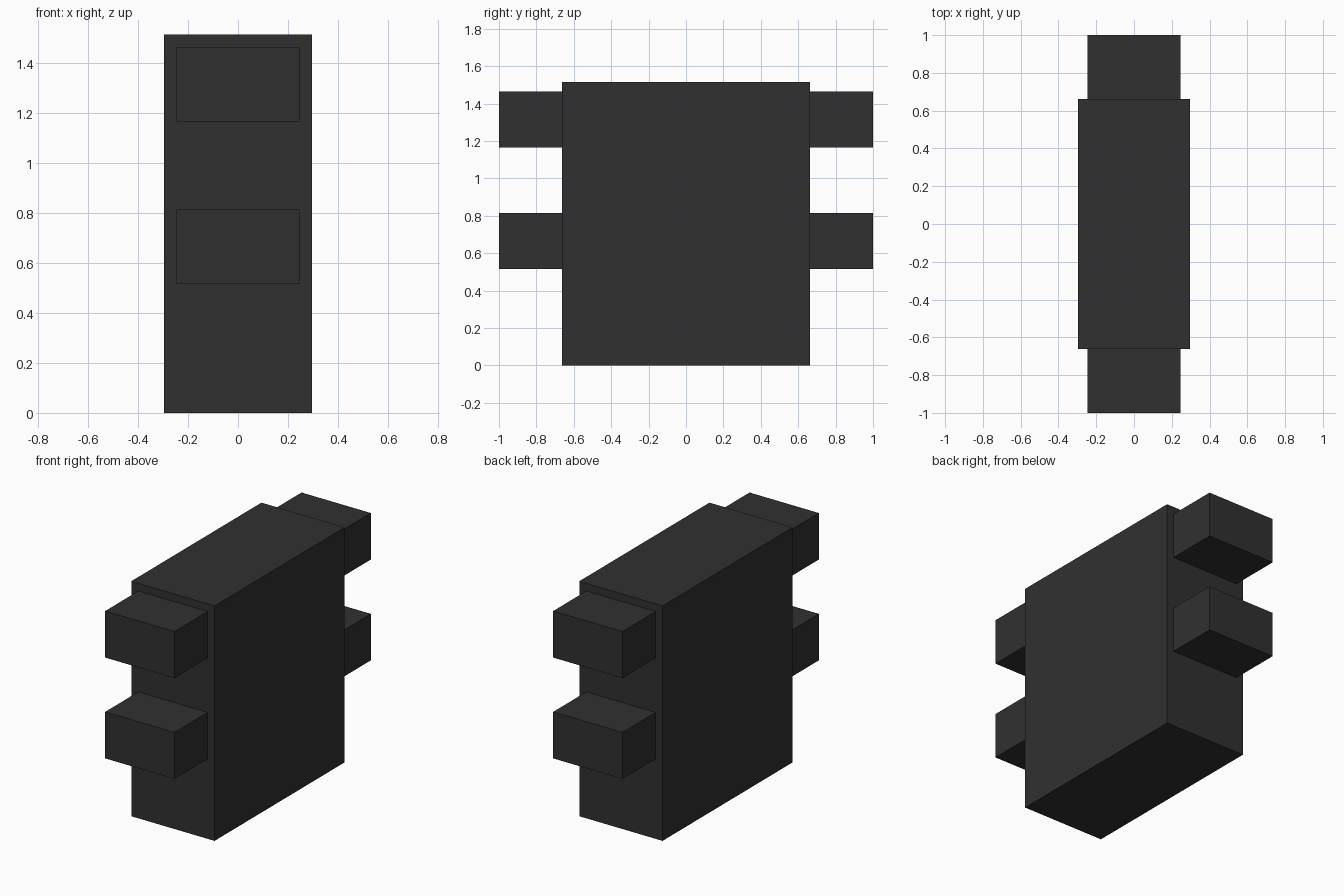
import bpy

if "Cube" in bpy.data.objects:
    bpy.data.objects.remove(bpy.data.objects["Cube"])

# Single dark grey finish
dark = bpy.data.materials.new("dark_grey")
dark.diffuse_color = (0.03, 0.03, 0.03, 1.0)
dark.use_nodes = True
dark.node_tree.nodes["Principled BSDF"].inputs["Base Color"].default_value = dark.diffuse_color


def box(name, x, y, z):
    """Box spanning the given (min, max) ranges."""
    spans = (x, y, z)
    bpy.ops.mesh.primitive_cube_add(size=1, location=[(a + b) / 2 for a, b in spans])
    ob = bpy.context.object
    ob.name = name
    ob.scale = [b - a for a, b in spans]
    bpy.ops.object.transform_apply(location=False, rotation=False, scale=True)
    ob.data.materials.append(dark)
    return ob


HALF_W, HALF_D, HEIGHT = 0.297, 0.663, 1.515
PEG_HALF_W, PEG_H = 0.247, 0.30

# Main slab
box("body", (-HALF_W, HALF_W), (-HALF_D, HALF_D), (0, HEIGHT))

# Two pegs on the front and two on the back
for level, z in (("lower", 0.515), ("upper", 1.165)):
    for side, y in (("front", (-1.0, -HALF_D)), ("back", (HALF_D, 1.0))):
        box(f"{side}_{level}_peg", (-PEG_HALF_W, PEG_HALF_W), y, (z, z + PEG_H))
